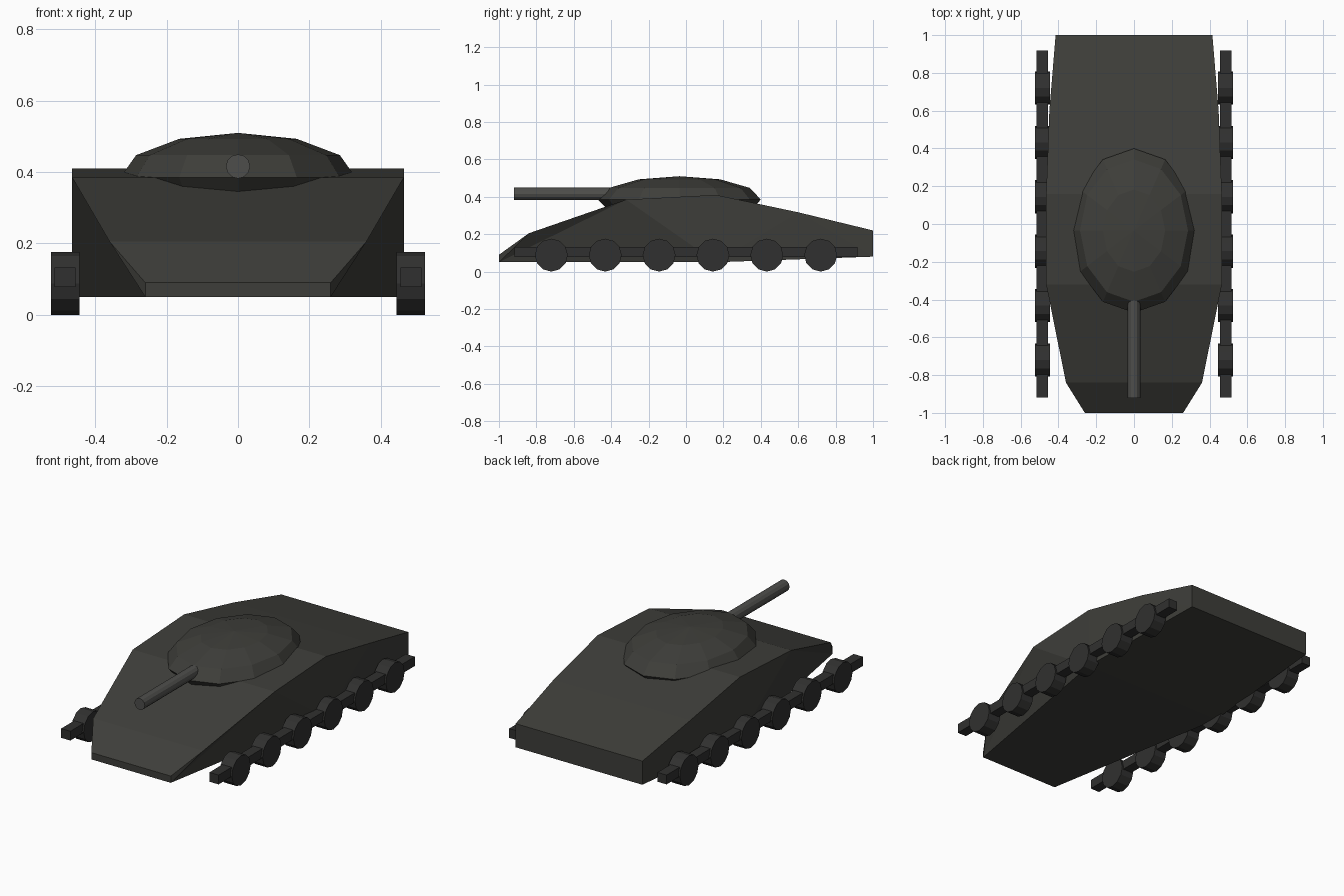
import bpy, bmesh, math
from mathutils import Matrix

if "Cube" in bpy.data.objects:
    bpy.data.objects.remove(bpy.data.objects["Cube"])


def material(name, rgb):
    m = bpy.data.materials.new(name)
    m.diffuse_color = (*rgb, 1)
    m.use_nodes = True
    m.node_tree.nodes["Principled BSDF"].inputs["Base Color"].default_value = m.diffuse_color
    return m


body_mat = material("dark_olive", (0.048, 0.048, 0.042))
wheel_mat = material("dark_rubber", (0.03, 0.03, 0.029))
gun_mat = material("gun_grey", (0.075, 0.075, 0.07))


def make(name, bm, mat):
    bmesh.ops.recalc_face_normals(bm, faces=bm.faces)
    me = bpy.data.meshes.new(name)
    bm.to_mesh(me)
    bm.free()
    me.materials.append(mat)
    ob = bpy.data.objects.new(name, me)
    bpy.context.collection.objects.link(ob)
    return ob


def cylinder(name, r, length, sides, axis, loc, mat):
    bm = bmesh.new()
    bmesh.ops.create_cone(bm, cap_ends=True, segments=sides, radius1=r,
                          radius2=r, depth=length)
    rot = Matrix.Rotation(math.pi / 2, 4, 'Y' if axis == 'X' else 'X')
    bmesh.ops.transform(bm, matrix=Matrix.Translation(loc) @ rot, verts=bm.verts)
    return make(name, bm, mat)


# Hull: deck and belly outlines as (y, half width, z), front to back
deck = [(-1, .26, .09), (-.84, .36, .205), (-.32, .465, .385),
        (.16, .465, .41), (.6, .448, .317), (1, .415, .22)]
belly = [(-1, .26, .05), (.16, .465, .05), (1, .415, .08)]
bm = bmesh.new()
dk = {s: [bm.verts.new((s * x, y, z)) for y, x, z in deck] for s in (-1, 1)}
bl = {s: [bm.verts.new((s * x, y, z)) for y, x, z in belly] for s in (-1, 1)}
for row in (dk, bl):
    for i in range(len(row[1]) - 1):
        bm.faces.new((row[-1][i], row[1][i], row[1][i + 1], row[-1][i + 1]))
for end in (0, -1):
    bm.faces.new((dk[-1][end], dk[1][end], bl[1][end], bl[-1][end]))
# Hull sides: triangle fans from the nose, middle and tail of the belly
for s in (-1, 1):
    d, b = dk[s], bl[s]
    for tri in ((b[0], d[0], d[1]), (b[0], d[1], d[2]), (b[0], d[2], b[1]),
                (b[1], d[2], d[3]), (b[1], d[3], d[4]), (b[1], d[4], b[2]),
                (b[2], d[4], d[5])):
        bm.faces.new(tri)
make("hull", bm, body_mat)

# Turret: flattened low-poly dome, sunk into the deck
bm = bmesh.new()
bmesh.ops.create_uvsphere(bm, u_segments=12, v_segments=6, radius=1)
bmesh.ops.transform(bm, verts=bm.verts, matrix=Matrix.Translation((0, -.035, .385))
                    @ Matrix.Diagonal((.33, .435, .125, 1)))
make("turret", bm, body_mat)

# Gun barrel
cylinder("gun_barrel", .034, .62, 12, 'Y', (0, -.61, .416), gun_mat)

# Running gear on both sides
for s, side in ((-1, "left"), (1, "right")):
    bm = bmesh.new()
    bmesh.ops.create_cube(bm, size=1)
    bmesh.ops.transform(bm, verts=bm.verts, matrix=Matrix.Translation((s * .485, 0, .105))
                        @ Matrix.Diagonal((.06, 1.835, .055, 1)))
    make(f"{side}_axle_beam", bm, wheel_mat)
    for i in range(6):
        cylinder(f"{side}_wheel_{i + 1}", .088, .08, 12, 'X',
                 (s * .485, -.72 + i * .288, .088), wheel_mat)
